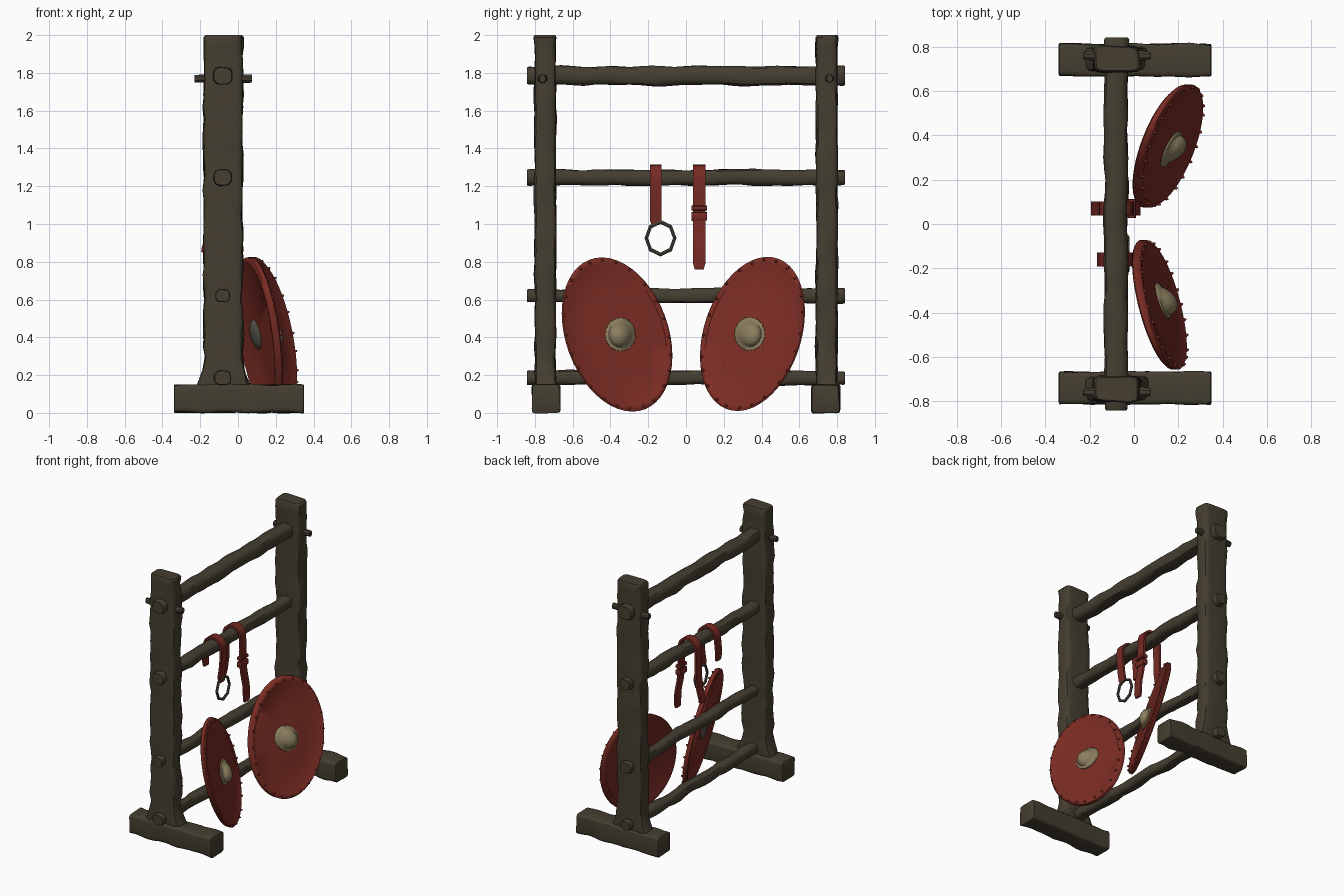
import bpy, bmesh, math, random
from mathutils import Vector, noise

if "Cube" in bpy.data.objects:
    bpy.data.objects.remove(bpy.data.objects["Cube"])

random.seed(4)


def material(name, rgb):
    m = bpy.data.materials.new(name)
    m.diffuse_color = (*rgb, 1)
    m.use_nodes = True
    m.node_tree.nodes["Principled BSDF"].inputs["Base Color"].default_value = m.diffuse_color
    return m


WOOD = material("dark weathered wood", (0.059, 0.048, 0.030))
RED = material("shield red", (0.195, 0.025, 0.017))
LEATHER = material("strap red leather", (0.18, 0.023, 0.017))
TAN = material("boss tan metal", (0.26, 0.21, 0.115))
IRON = material("dull iron", (0.085, 0.08, 0.06))


def finish(bm, name, mat, angle=38):
    bmesh.ops.recalc_face_normals(bm, faces=bm.faces)
    me = bpy.data.meshes.new(name)
    bm.to_mesh(me)
    bm.free()
    me.materials.append(mat)
    me.shade_smooth()
    me.set_sharp_from_angle(angle=math.radians(angle))
    ob = bpy.data.objects.new(name, me)
    bpy.context.collection.objects.link(ob)
    return ob


def skin(bm, rings, caps=True):
    """Bridge closed rings of points; optionally cap both ends."""
    vr = [[bm.verts.new(p) for p in r] for r in rings]
    n = len(vr[0])
    for a, b in zip(vr, vr[1:]):
        for i in range(n):
            j = (i + 1) % n
            bm.faces.new((a[i], a[j], b[j], b[i]))
    if caps:
        bm.faces.new(vr[0][::-1])
        bm.faces.new(vr[-1])


def beam(name, start, axis, length, hu, hv, power=2.3, sides=14, segs=24,
         rough=0.008, bend=0.0, flare=lambda t: 1.0, mat=WOOD):
    """Hewn timber: superellipse section swept along an axis with soft noise."""
    a = Vector([axis == k for k in "xyz"])
    u = Vector((0, 1, 0)) if axis == "x" else Vector((1, 0, 0))
    v = Vector((0, 1, 0)) if axis == "z" else Vector((0, 0, 1))
    seed = Vector((random.uniform(0, 50), 0, 0))
    rings = []
    # a short inset ring at each end softens the cut edge
    steps = [(0, .9), (.006, 1)] + [(i / segs, 1) for i in range(1, segs)] + [(.994, 1), (1, .9)]
    for t, k in steps:
        c = Vector(start) + a * length * t
        w = noise.noise(seed + Vector((0, t * 5, 3))) * bend * math.sin(math.pi * t)
        c += u * w + v * w * 0.4
        ring = []
        for i in range(sides):
            th = 2 * math.pi * (i + .5) / sides
            cs, sn = math.cos(th), math.sin(th)
            x = math.copysign(abs(cs) ** (2 / power), cs) * hu * flare(t) * k
            y = math.copysign(abs(sn) ** (2 / power), sn) * hv * k
            p = c + u * x + v * y
            r = 1 + rough * noise.noise(p * 9 + seed) / min(hu, hv)
            ring.append(c + u * x * r + v * y * r)
        rings.append(ring)
    bm = bmesh.new()
    skin(bm, rings)
    return finish(bm, name, mat)


# Posts, feet and pegs, one set at each end
for s, side in ((-1, "front"), (1, "back")):
    beam(side + "_post", (-0.078, s * 0.745, 0.1), "z", 1.9, 0.102, 0.057, 6, 16, 30, 0.010,
         flare=lambda t: 1 + 0.5 * max(0, 1 - t / 0.1) ** 1.5)
    beam(side + "_foot", (-0.34, s * 0.74, 0.075), "x", 0.69, 0.074, 0.074, 9, 16, 14, 0.009)
    beam(side + "_peg", (-0.23, s * 0.76, 1.77), "x", 0.305, 0.024, 0.022, 2, 8, 8, 0.005,
         flare=lambda t: 1.2 - 0.5 * abs(2 * t - 1) ** 3)

# Four horizontal rails passing through the posts
for name, z, r in (("top_rail", 1.785, 0.05), ("strap_rail", 1.245, 0.043),
                   ("middle_rail", 0.62, 0.038), ("bottom_rail", 0.185, 0.038)):
    beam(name, (-0.08, -0.842, z), "y", 1.684, r * 1.08, r, 2.8, 12, 28, 0.010, 0.03)


def lathe(name, c, sy, sz, lean, ax, az, profile, mat, seg=48):
    """Oval disc facing +x: profile of (radius, x) pairs, tilted by slopes ax, az."""
    rings = []
    for r, x in profile:
        ring = []
        for i in range(seg):
            t = 2 * math.pi * i / seg
            y = r * sy * math.cos(t)
            z = r * (lean * math.cos(t) + sz * math.sin(t))
            ring.append(Vector(c) + Vector((x + ax * y + az * z, y, z)))
        rings.append(ring)
    bm = bmesh.new()
    skin(bm, rings)
    return finish(bm, name, mat, 45)


BOARD = [(.02, .018), (.5, .017), (.9, .013), (.93, .02), (.97, .021), (1, .012),
         (1, -.013), (.97, -.021), (.925, -.019), (.9, -.012), (.02, -.012)]
BOSS = [(1, .008), (.97, .026), (.76, .034), (.68, .05), (.5, .068), (.25, .08), (.03, .083)]
GRIP = [(1, -.008), (.9, -.022), (.6, -.034), (.03, -.04)]

# Two leaning oval shields with boss, rear cup and rim studs
for label, c, sy, lean, ax, az in (
        ("left", (0.115, -0.365, 0.415), 0.293, -0.113, -0.32, -0.20),
        ("right", (0.153, 0.352, 0.418), 0.278, 0.118, 0.45, -0.28)):
    sz = math.sqrt(0.408 ** 2 - lean ** 2)
    lathe(label + "_shield", c, sy, sz, lean, ax, az, BOARD, RED)
    dy = 0.018 if label == "left" else -0.015
    b = (c[0] + ax * dy, c[1] + dy, c[2])
    lathe(label + "_shield_boss", b, 0.082, 0.09, 0, ax, az, BOSS, TAN, 20)
    lathe(label + "_shield_rear_cup", b, 0.065, 0.082, 0, ax, az, GRIP, IRON, 16)
    bm = bmesh.new()
    for i in range(24):
        t = 2 * math.pi * (i + random.uniform(-.15, .15)) / 24
        y, z = .96 * sy * math.cos(t), .96 * (lean * math.cos(t) + sz * math.sin(t))
        base = Vector(c) + Vector((.018 + ax * y + az * z, y, z))
        n = Vector((1, -ax, -az)).normalized()
        e = n.cross(Vector((0, 0, 1))).normalized()
        f = n.cross(e)
        skin(bm, [[base + n * h + (e * math.cos(q * math.pi / 3) + f * math.sin(q * math.pi / 3)) * r
                   for q in range(6)] for h, r in ((-.004, .009), (.008, .007), (.014, .003))])
    finish(bm, label + "_shield_studs", RED, 80)


def strap(name, y, half, front, back):
    """Leather band over the rail; front and back are (x, z) points going down."""
    arc = [(-0.08 + 0.068 * math.cos(a), 1.243 + 0.064 * math.sin(a))
           for a in [math.pi * i / 10 for i in range(11)]]
    pts = [Vector((x, 0, z)) for x, z in front[::-1] + arc + back]
    rings = []
    for i, p in enumerate(pts):
        d = (pts[min(i + 1, len(pts) - 1)] - pts[max(i - 1, 0)]).normalized()
        n = Vector((d.z, 0, -d.x)) * 0.008
        w = half * (0.75 if i in (0, len(pts) - 1) else 1)
        yy = Vector((0, y, 0))
        rings.append([p + yy + n * a + Vector((0, w * b, 0))
                      for a, b in ((1, 1), (1, -1), (-1, -1), (-1, 1))])
    bm = bmesh.new()
    skin(bm, rings)
    finish(bm, name, LEATHER, 40)


strap("ring_strap", -0.16, 0.031, [(-0.012, 1.17), (-0.02, 1.08), (-0.03, 1.02), (-0.032, 1.0)],
      [(-0.155, 1.18), (-0.16, 1.12), (-0.155, 1.07)])
strap("buckle_strap", 0.07, 0.032,
      [(-0.008, 1.15), (-0.012, 1.06), (0.0, 0.97), (0.018, 0.88), (0.022, 0.79), (0.02, 0.76)],
      [(-0.15, 1.15), (-0.152, 1.03), (-0.165, 0.94), (-0.185, 0.87), (-0.187, 0.85)])

# Buckle bands on the long strap
for name, x, z, h in (("upper_buckle", -0.01, 1.085, 0.013), ("lower_buckle", -0.01, 1.04, 0.022)):
    beam(name, (x, 0.07 - 0.042, z), "y", 0.084, 0.019, h, 4, 10, 3, 0.002, mat=LEATHER)

# Hanging iron ring, coarse eight-sided loop
bpy.ops.mesh.primitive_torus_add(major_segments=8, minor_segments=8, major_radius=0.081,
                                 minor_radius=0.010, location=(-0.03, -0.135, 0.925),
                                 rotation=(0, math.pi / 2, 0))
ring = bpy.context.object
ring.name = "hanging_ring"
ring.scale = (1.06, 0.93, 1)
ring.data.materials.append(IRON)
bpy.ops.object.shade_smooth_by_angle(angle=math.radians(40))
